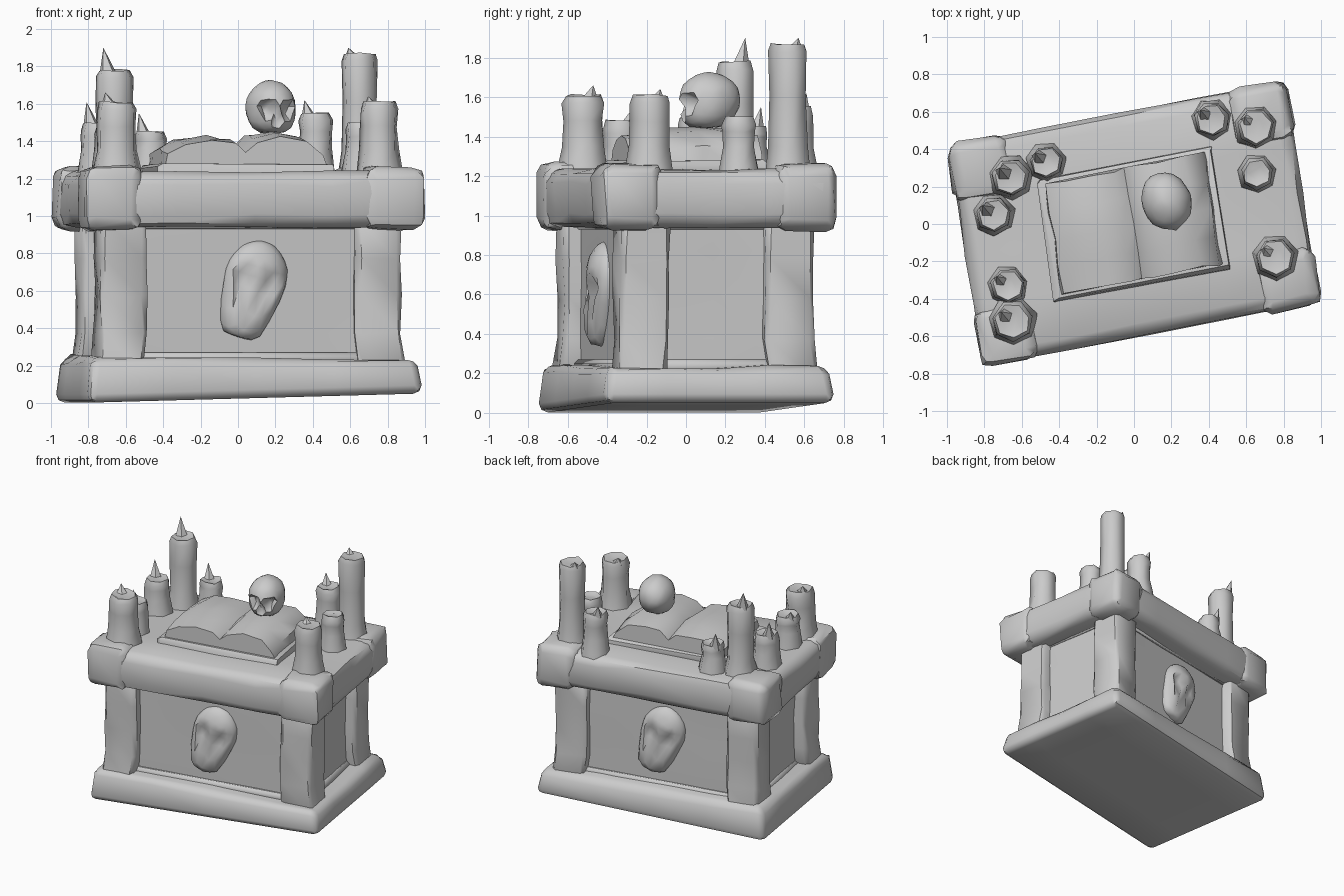
import bpy, bmesh, math, random
from mathutils import Matrix, Vector

if "Cube" in bpy.data.objects:
    bpy.data.objects.remove(bpy.data.objects["Cube"])

random.seed(4)
# whole altar sits turned on the grid, its ends slightly out of square
A, B = math.radians(10.9), math.radians(8.8)
TURN = Matrix(((math.cos(A), -math.sin(B), 0, 0), (math.sin(A), math.cos(B), 0, 0), (0, 0, 1, 0), (0, 0, 0, 1)))


def finish(bm, name, turn=True, angle=45, jitter=0.0):
    for v in bm.verts:
        v.co += Vector([random.uniform(-jitter, jitter) for _ in range(3)])
    if turn:
        bm.transform(TURN)
    bmesh.ops.recalc_face_normals(bm, faces=bm.faces)
    me = bpy.data.meshes.new(name)
    bm.to_mesh(me)
    bm.free()
    ob = bpy.data.objects.new(name, me)
    bpy.context.collection.objects.link(ob)
    bpy.context.view_layer.objects.active = ob
    ob.select_set(True)
    bpy.ops.object.shade_smooth_by_angle(angle=math.radians(angle))
    ob.select_set(False)
    return ob


def box(lo, hi, bevel=0.0, seg=2, cuts=0):
    bm = bmesh.new()
    lo, hi = Vector(lo), Vector(hi)
    bmesh.ops.create_cube(bm, size=1, matrix=Matrix.Translation((lo + hi) / 2) @ Matrix.Diagonal((*(hi - lo), 1)))
    if bevel:
        bmesh.ops.bevel(bm, geom=bm.edges[:], offset=bevel, segments=seg, profile=0.5, affect='EDGES')
    if cuts:
        long_edges = [e for e in bm.edges if e.calc_length() > 0.5]
        bmesh.ops.subdivide_edges(bm, edges=long_edges, cuts=cuts, use_grid_fill=True)
    return bm


# base plinth: drawn in at the top, flat underside that tips up towards the right
bm = box((-0.905, -0.59, 0.03), (0.915, 0.59, 0.245), 0.045, 2, 3)
for v in bm.verts:
    if v.co.z > 0.15:
        pull = 0.03 * min(1, (v.co.z - 0.15) / 0.08)
        if abs(v.co.x) > 0.8:
            v.co.x -= math.copysign(pull, v.co.x)
        if abs(v.co.y) > 0.5:
            v.co.y -= math.copysign(pull, v.co.y)
        v.co.z += random.uniform(-0.012, 0.012) - 0.012 * v.co.x
    else:
        v.co.z = max(0.0, v.co.z - 0.004 + 0.027 * v.co.x)
finish(bm, "base_plinth")

# recessed chest walls
finish(box((-0.74, -0.43, 0.15), (0.735, 0.43, 1.05), cuts=3), "chest_body", jitter=0.006)

# panel trims above and below the recesses
for z0, z1, n in ((0.2, 0.27, "lower_trim"), (0.93, 1.0, "upper_trim")):
    finish(box((-0.76, -0.46, z0), (0.76, 0.46, z1), 0.02, 1), n)

# corner pillars, flaring at the foot, and the corner blocks of the lid above them
for x, y in ((-0.70, -0.385), (0.69, -0.36), (-0.685, 0.385), (0.685, 0.38)):
    sx, sy = math.copysign(1, x), math.copysign(1, y)
    bm = box((x - 0.125, y - 0.125, 0.15), (x + 0.125, y + 0.125, 1.0), 0.025, 1, 3)
    for v in bm.verts:
        f = max(0, 0.4 - v.co.z) * 0.1
        v.co.x += sx * f
        v.co.y += sy * f
    finish(bm, "corner_pillar", jitter=0.008)
    finish(box((sx * 0.765 - 0.16, sy * 0.45 - 0.155, 0.925),
               (sx * 0.765 + 0.16, sy * 0.45 + 0.155, 1.265), 0.06, 2), "lid_corner_block", jitter=0.012)

# thick rounded lid slab
finish(box((-0.915, -0.595, 0.94), (0.915, 0.595, 1.235), 0.07, 2, 3), "lid_slab", jitter=0.008)

# book cover and swollen open pages
finish(box((-0.48, -0.33, 1.2), (0.48, 0.33, 1.275), 0.015, 1), "book_cover", jitter=0.012)
pages = [(-0.44, 1.25), (-0.43, 1.36), (-0.33, 1.41), (-0.18, 1.43), (-0.06, 1.41), (0, 1.37),
         (0.06, 1.43), (0.18, 1.45), (0.32, 1.43), (0.42, 1.35), (0.44, 1.25)]
bm = bmesh.new()
rows = []
for y in (-0.3, -0.15, 0, 0.15, 0.3):
    dip = 0.03 * (abs(y) / 0.3) ** 2
    rows.append([bm.verts.new((x, y, z - (dip if z > 1.3 else 0))) for x, z in pages])
for a, b in zip(rows, rows[1:]):
    for i in range(len(pages)):
        j = (i + 1) % len(pages)
        bm.faces.new((a[i], a[j], b[j], b[i]))
bm.faces.new(rows[0])
bm.faces.new(rows[-1])
finish(bm, "open_book_pages", jitter=0.01)


# skull: sphere with a drawn-down jaw and pushed-in eyes and nose, facing -y
def skull(name, matrix, turn, jaw, width):
    bm = bmesh.new()
    bmesh.ops.create_icosphere(bm, subdivisions=3, radius=1)
    hollows = [((-0.4, -0.9, -0.1), 0.36, 0.5), ((0.4, -0.9, -0.1), 0.36, 0.5), ((0, -0.88, -0.48), 0.2, 0.3)]
    for v in bm.verts:
        p = v.co.copy()
        for c, r, depth in hollows:
            d = (p - Vector(c)).length
            if d < r:
                v.co.y += depth * (1 - (d / r) ** 3)
        if p.z < -0.2:
            t = min(1, (-0.2 - p.z) / 0.5)
            v.co.x *= 1 + width * t
            v.co.z = max(v.co.z - jaw * t, -0.9 - jaw)
            v.co.y -= 0.12 * t
    bm.transform(matrix)
    return finish(bm, name, turn, 60, 0.003)


skull("skull_on_book", Matrix.Translation((0.175, 0.12, 1.585)) @ Matrix.Rotation(0.3, 4, 'Z')
      @ Matrix.Diagonal((0.132, 0.16, 0.14, 1)), False, 0.1, 0.1)
for ang in (0, math.pi):
    spot = Matrix.Rotation(ang, 4, 'Z') @ Matrix.Translation((0.03, -0.425, 0.67))
    skull("skull_relief", spot @ Matrix.Rotation(0.3, 4, 'Y') @ Matrix.Diagonal((0.17, 0.095, 0.2, 1)), True, 0.75, -0.05)


# candles: waxy shaft, dished top and a leaning pointed wick flame
def candle(x, y, r, top, flame):
    bm = bmesh.new()
    n = 7
    prof = [(1.3, 1.17), (1.2, 1.25), (1.0, 1.35), (0.97, (1.35 + top) / 2), (1.0, top - 0.04),
            (0.85, top), (0.45, top - 0.01)]
    rings = []
    for k, z in prof:
        rings.append([bm.verts.new((x + r * k * math.cos(a), y + r * k * math.sin(a), z))
                      for a in [math.tau * (i + 0.3) / n for i in range(n)]])
    for a, b in zip(rings, rings[1:]):
        for i in range(n):
            bm.faces.new((a[i], a[(i + 1) % n], b[(i + 1) % n], b[i]))
    bm.faces.new(rings[0])
    bm.faces.new(rings[-1])
    finish(bm, "candle", False, 60, 0.006)
    if flame:
        bm = bmesh.new()
        bmesh.ops.create_cone(bm, cap_ends=True, segments=5, radius1=r * 0.55, radius2=0, depth=flame + 0.04,
                              matrix=Matrix.Translation((x - 0.03, y + 0.02, top + flame / 2 - 0.02)))
        for v in bm.verts:                       # tip leans away
            if v.co.z > top:
                v.co += Vector((-0.03, 0.03, 0))
        finish(bm, "candle_flame", False)


for spec in ((0.65, 0.52, 0.1, 1.87, 0.03), (0.415, 0.56, 0.092, 1.55, 0.07), (0.655, 0.27, 0.087, 1.5, 0),
             (0.755, -0.18, 0.105, 1.61, 0.03), (-0.66, 0.25, 0.1, 1.78, 0.12), (-0.75, 0.05, 0.095, 1.5, 0.11),
             (-0.65, -0.52, 0.11, 1.61, 0.05), (-0.675, -0.33, 0.09, 1.48, 0.05), (-0.47, 0.33, 0.09, 1.45, 0.1)):
    candle(*spec)
